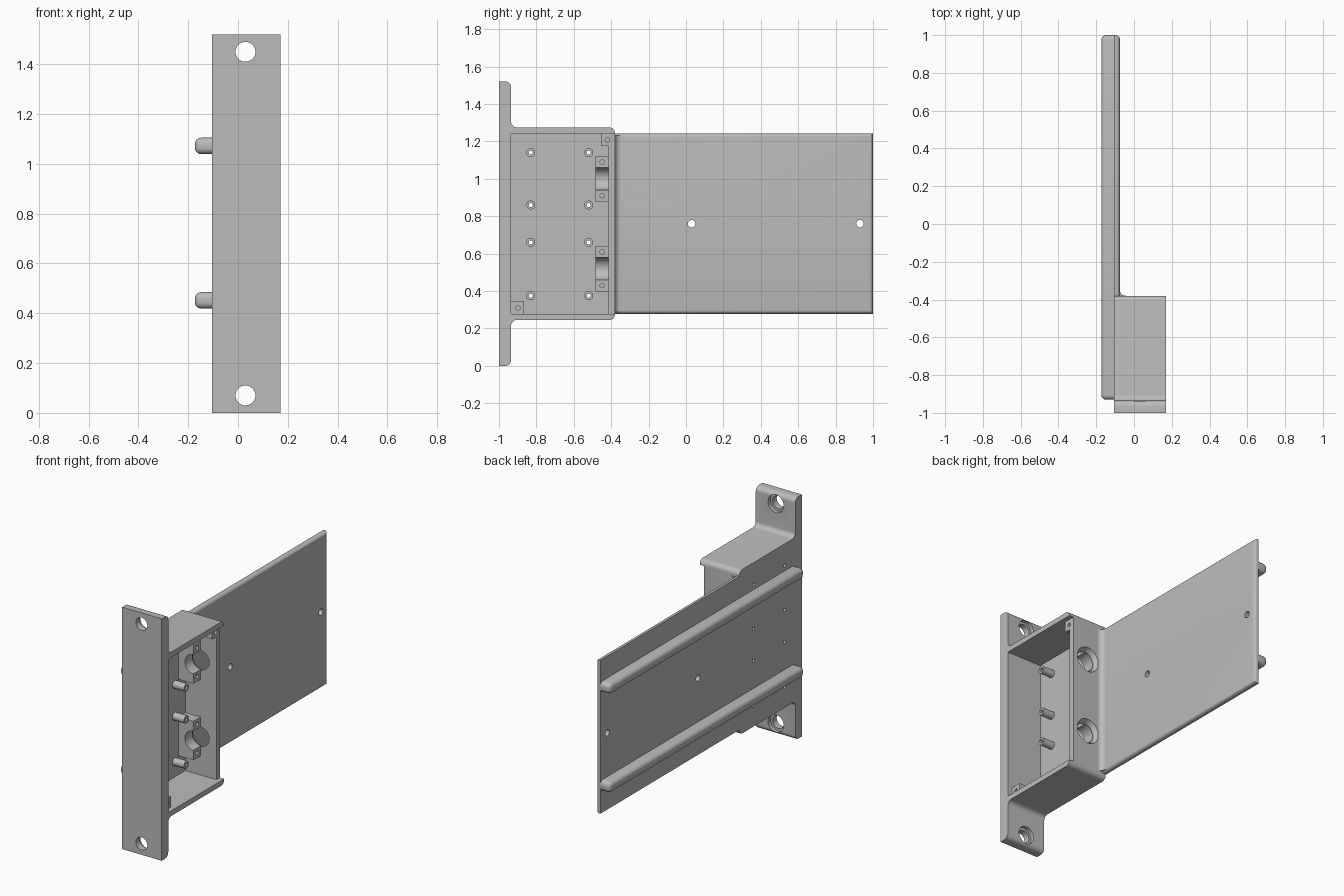
import bpy, bmesh, math
from mathutils import Vector, Matrix

cube = bpy.data.objects.get("Cube")
if cube:
    bpy.data.objects.remove(cube, do_unlink=True)

GREY = (0.5, 0.5, 0.5, 1)
grey = bpy.data.materials.new("plain grey")
grey.use_nodes = True
grey.diffuse_color = GREY
grey.node_tree.nodes["Principled BSDF"].inputs["Base Color"].default_value = GREY

# Shared dimensions
BACK, FLOOR, FRONT = -0.105, -0.075, 0.17   # x levels of the tray
LEDGE = 0.14                                # x level of the lid seat
FACE_Y, WALL_IN, WALL_OUT = -0.935, -0.415, -0.38
LOW, HIGH = 0.278, 1.242                    # inside height of the tray
PORT_X, PORTS = 0.03, (0.52, 1.0)


def finish(name, bm):
    bmesh.ops.recalc_face_normals(bm, faces=bm.faces[:])
    mesh = bpy.data.meshes.new(name)
    bm.to_mesh(mesh)
    bm.free()
    mesh.materials.append(grey)
    obj = bpy.data.objects.new(name, mesh)
    bpy.context.collection.objects.link(obj)
    return obj


def add_box(bm, lo, hi):
    lo, hi = Vector(lo), Vector(hi)
    mat = Matrix.Translation((lo + hi) / 2) @ Matrix.Diagonal((*(hi - lo), 1))
    return bmesh.ops.create_cube(bm, size=1, matrix=mat)["verts"]


def add_rod(bm, a, b, r, r2=None, sides=24):
    a, b = Vector(a), Vector(b)
    turn = (b - a).to_track_quat("Z", "Y").to_matrix().to_4x4()
    bmesh.ops.create_cone(bm, cap_ends=True, segments=sides, radius1=r,
                          radius2=r if r2 is None else r2, depth=(b - a).length,
                          matrix=Matrix.Translation((a + b) / 2) @ turn)


def rounded(corners, steps=6):
    """Turn (u, v, radius) corners into an outline with arcs."""
    out = []
    for i, (u, v, r) in enumerate(corners):
        p = Vector((u, v))
        if not r:
            out.append(p)
            continue
        d1 = (Vector(corners[i - 1][:2]) - p).normalized()
        d2 = (Vector(corners[(i + 1) % len(corners)][:2]) - p).normalized()
        for k in range(steps + 1):
            t = k / steps * math.pi / 2
            out.append(p + d1 * r * (1 - math.sin(t)) + d2 * r * (1 - math.cos(t)))
    return out


def extrude(name, outline, start, offset, place):
    bm = bmesh.new()
    face = bm.faces.new([bm.verts.new(place(p.x, p.y, start)) for p in outline])
    new = bmesh.ops.extrude_face_region(bm, geom=[face])["geom"]
    bmesh.ops.translate(bm, vec=offset, verts=[g for g in new if isinstance(g, bmesh.types.BMVert)])
    return finish(name, bm)


def cut(obj, *cutters):
    bpy.context.view_layer.objects.active = obj
    for c in cutters:
        mod = obj.modifiers.new("cut", "BOOLEAN")
        mod.operation, mod.solver, mod.object = "DIFFERENCE", "EXACT", c
        bpy.ops.object.modifier_apply(modifier=mod.name)


# Faceplate and box walls as one rounded profile
R = 0.03
shell = extrude("housing", rounded([
    (-1, 0, 0), (FACE_Y, 0, R), (FACE_Y, 0.245, R), (WALL_OUT, 0.245, R),
    (WALL_OUT, 1.275, R), (FACE_Y, 1.275, R), (FACE_Y, 1.52, R), (-1, 1.52, 0)]),
    BACK, (FRONT - BACK, 0, 0), lambda u, v, w: (w, u, v))

# Long back panel with softened edges on the open side
bm = bmesh.new()
add_box(bm, (BACK, WALL_OUT, LOW), (FLOOR, 1, HIGH))
soft = [e for e in bm.edges if all(v.co.x > FLOOR - 0.01 for v in e.verts)
        and not all(v.co.y < 0 for v in e.verts)]
bmesh.ops.bevel(bm, geom=soft, offset=0.02, segments=5, profile=0.5, affect="EDGES")
panel = finish("back_panel", bm)

# Concave fillet between the panel and the box
fillet = extrude("panel_fillet", rounded([
    (FLOOR, WALL_OUT + R, 0), (FLOOR, WALL_OUT, R), (FLOOR + R, WALL_OUT, 0),
    (FLOOR + R, WALL_OUT - 0.005, 0), (FLOOR - 0.005, WALL_OUT - 0.005, 0),
    (FLOOR - 0.005, WALL_OUT + R, 0)]),
    LOW + 0.01, (0, 0, HIGH - LOW - 0.02), lambda u, v, w: (u, v, w))

# Two guide rails on the outer side
rails = []
for side, z in (("lower", 0.452), ("upper", 1.072)):
    bm = bmesh.new()
    add_box(bm, (-0.173, -0.93, z - 0.033), (BACK, 1, z + 0.033))
    outer = [e for e in bm.edges if any(v.co.x < BACK - 0.01 for v in e.verts)]
    bmesh.ops.bevel(bm, geom=outer, offset=0.025, segments=5, profile=0.5, affect="EDGES")
    rails.append(finish(side + "_guide_rail", bm))

# Board standoffs
bm = bmesh.new()
SPOTS = [(y, z) for y in (-0.83, -0.52) for z in (0.375, 0.66, 0.86, 1.14)]
for y, z in SPOTS:
    add_rod(bm, (FLOOR - 0.01, y, z), (0.005, y, z), 0.024)
standoffs = finish("standoffs", bm)

# Cable saddles beside the rear ports
bm = bmesh.new()
for z in PORTS:
    add_box(bm, (FLOOR - 0.01, -0.485, z - 0.122), (PORT_X, WALL_IN + 0.005, z + 0.122))
saddles = finish("cable_saddles", bm)

# Lid screw tabs in opposite corners
bm = bmesh.new()
add_box(bm, (LEDGE - 0.07, FACE_Y - 0.005, LOW - 0.005), (LEDGE, -0.865, 0.345))
add_box(bm, (LEDGE - 0.07, -0.455, 1.175), (LEDGE - 0.0005, -0.385, HIGH + 0.005))
tabs = finish("lid_tabs", bm)

# Cutters: tray pocket, lid seat, ports and holes
bm = bmesh.new()
add_box(bm, (FLOOR, FACE_Y, LOW), (0.3, WALL_IN, HIGH))
pocket = finish("pocket_cutter", bm)
bm = bmesh.new()
add_box(bm, (LEDGE, -0.5, LOW), (0.3, -0.3, HIGH))
seat = finish("lid_seat_cutter", bm)
bm = bmesh.new()
for z in PORTS:
    add_rod(bm, (PORT_X, -0.6, z), (PORT_X, -0.3, z), 0.06, sides=32)
ports = finish("port_cutter", bm)
bm = bmesh.new()
for z in PORTS:
    add_rod(bm, (PORT_X, -0.425, z), (PORT_X, -0.375, z), 0.055, 0.082, sides=32)
flares = finish("port_flare_cutter", bm)
bm = bmesh.new()
for z in (0.07, 1.45):
    add_rod(bm, (PORT_X, -1.1, z), (PORT_X, -0.9, z), 0.04, sides=32)
mounts = finish("mount_hole_cutter", bm)
bm = bmesh.new()
for z in (0.07, 1.45):
    add_rod(bm, (PORT_X, -0.96, z), (PORT_X, -0.9, z), 0.055, sides=32)
recesses = finish("mount_recess_cutter", bm)
bm = bmesh.new()
for y, z in SPOTS:
    add_rod(bm, (-0.2, y, z), (0.05, y, z), 0.011, sides=16)
pilots = finish("pilot_hole_cutter", bm)
bm = bmesh.new()
for y in (0.03, 0.93):
    add_rod(bm, (-0.2, y, 0.76), (0.05, y, 0.76), 0.02)
panel_holes = finish("panel_hole_cutter", bm)
bm = bmesh.new()
for z in PORTS:
    for s in (-1, 1):
        add_rod(bm, (-0.03, -0.448, z + s * 0.09), (0.06, -0.448, z + s * 0.09), 0.012, sides=16)
for y, z in ((-0.898, 0.31), (-0.42, 1.208)):
    add_rod(bm, (LEDGE - 0.05, y, z), (0.2, y, z), 0.012, sides=16)
screws = finish("screw_hole_cutter", bm)

cut(shell, pocket, seat, ports, flares, mounts, recesses, pilots, screws)
cut(panel, panel_holes)
cut(standoffs, pilots)
cut(saddles, ports, screws)
cut(tabs, screws)
for c in (pocket, seat, ports, flares, mounts, recesses, pilots, panel_holes, screws):
    bpy.data.objects.remove(c, do_unlink=True)

# Smooth the rounded edges, keep the corners sharp
bpy.ops.object.select_all(action="DESELECT")
for obj in (shell, panel, fillet, standoffs, saddles, tabs, *rails):
    obj.select_set(True)
bpy.context.view_layer.objects.active = shell
bpy.ops.object.shade_smooth_by_angle(angle=math.radians(30))
